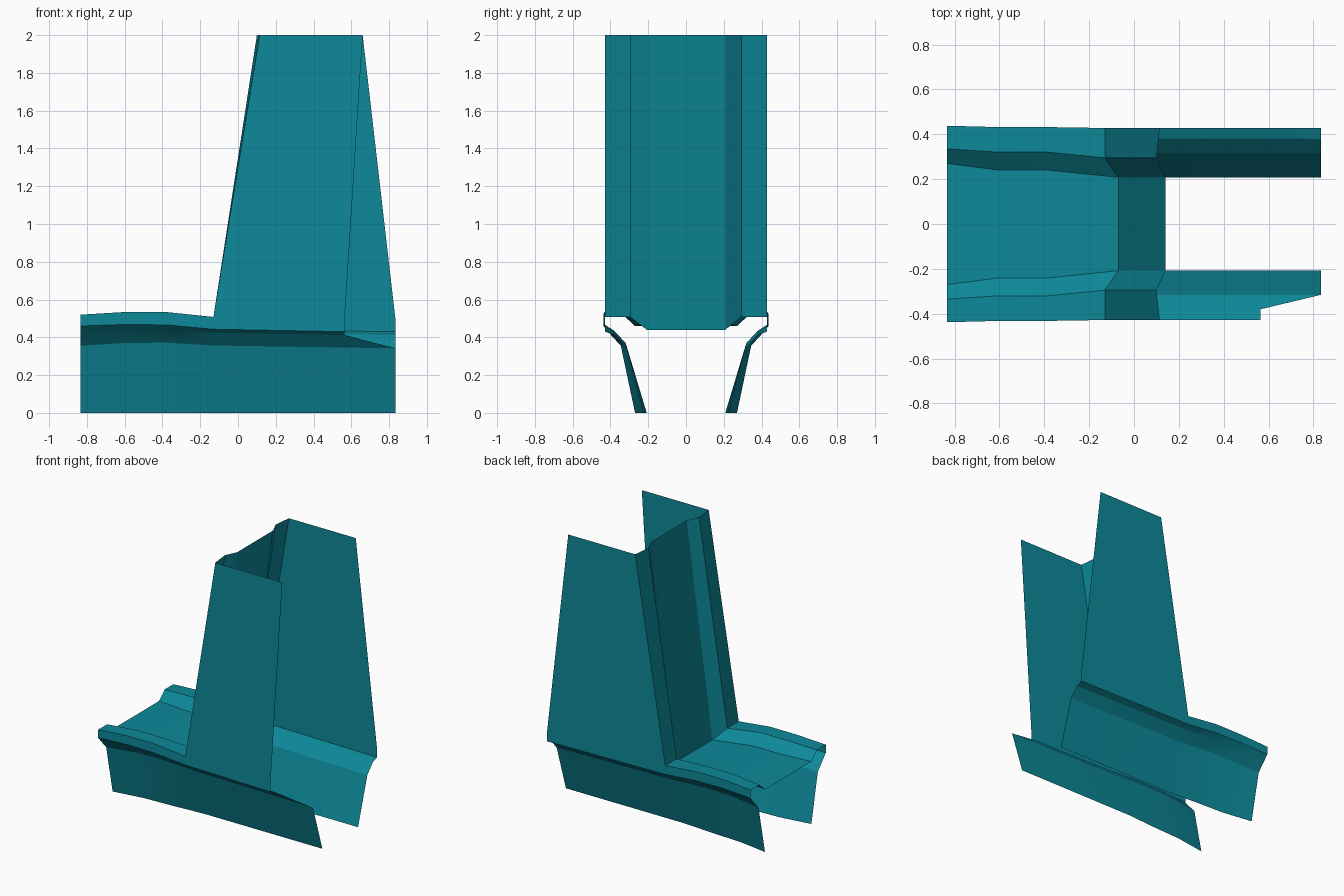
import bpy, bmesh, math

if "Cube" in bpy.data.objects:
    bpy.data.objects.remove(bpy.data.objects["Cube"])

teal = bpy.data.materials.new("teal")
teal.diffuse_color = (0.004, 0.25, 0.32, 1)
teal.use_nodes = True
teal.node_tree.nodes["Principled BSDF"].inputs["Base Color"].default_value = teal.diffuse_color


def loft(name, *grids):
    """Skin each grid (a list of equal-length rows of points) with quads."""
    bm = bmesh.new()
    for rows in grids:
        vs = [[bm.verts.new(p) for p in row] for row in rows]
        for a, b in zip(vs, vs[1:]):
            for i in range(len(a) - 1):
                bm.faces.new((a[i], a[i + 1], b[i + 1], b[i]))
    bmesh.ops.remove_doubles(bm, verts=bm.verts, dist=0.0005)
    bmesh.ops.recalc_face_normals(bm, faces=bm.faces)
    mesh = bpy.data.meshes.new(name)
    bm.to_mesh(mesh)
    bm.free()
    mesh.materials.append(teal)
    obj = bpy.data.objects.new(name, mesh)
    bpy.context.collection.objects.link(obj)
    bpy.context.view_layer.objects.active = obj
    bpy.ops.object.select_all(action='DESELECT')
    obj.select_set(True)
    bpy.ops.object.shade_smooth_by_angle(angle=math.radians(15))
    return obj


def full_width(half):
    """Mirror a centre-to-edge row of points across y = 0."""
    return [(x, -y, z) for x, y, z in reversed(half)] + half


def flip(rows):
    return [[(x, -y, z) for x, y, z in row] for row in rows]


# Seat: cushion edge, bolster ridge, outer rim at each station
seat = [
    [(-.833, .27, .46), (-.833, .335, .52), (-.833, .438, .52)],
    [(-.60, .24, .465), (-.60, .32, .534), (-.60, .432, .534)],
    [(-.38, .24, .465), (-.38, .32, .534), (-.38, .432, .534)],
    [(-.07, .208, .44), (-.13, .295, .508), (-.13, .428, .508)],
]
loft("seat", [full_width(r) for r in seat])

# Backrest: same section swept up the reclined front
back_top = [(.14, .208, 2), (.10, .295, 2), (.115, .428, 2)]
loft("backrest_front", [full_width(seat[-1]), full_width(back_top)])

# Side panels of the backrest; the front one is narrower at its foot
for name, s, foot in (("back_side_panel", 1, .833), ("front_side_panel", -1, .565)):
    y = .428 * s
    loft(name, [[(-.13, y, .508), (foot, y, .50)], [(.115, y, 2), (.66, y, 2)]])

# Skirts: rim top, rim bottom, chamfer top, chamfer bottom, floor edge
sections = [
    (-.833, [(.438, .52), (.438, .46), (.395, .41), (.345, .355), (.27, 0)]),
    (-.60, [(.432, .534), (.432, .468), (.385, .435), (.325, .37), (.235, 0)]),
    (-.38, [(.432, .534), (.432, .466), (.385, .438), (.32, .372), (.225, 0)]),
    (-.13, [(.428, .508), (.428, .443), (.382, .425), (.316, .357), (.208, 0)]),
]
rear = [(.428, .50), (.428, .43), (.38, .412), (.316, .342), (.208, 0)]
rows = [[(x, y, z) for y, z in pts] for x, pts in sections]
loft("back_skirt", rows + [[(.833, y, z) for y, z in rear]])
cut_x = [.565, .565, .565, .833, .833]
loft("front_skirt", flip(rows + [[(x, y, z) for x, (y, z) in zip(cut_x, rear)]]))
